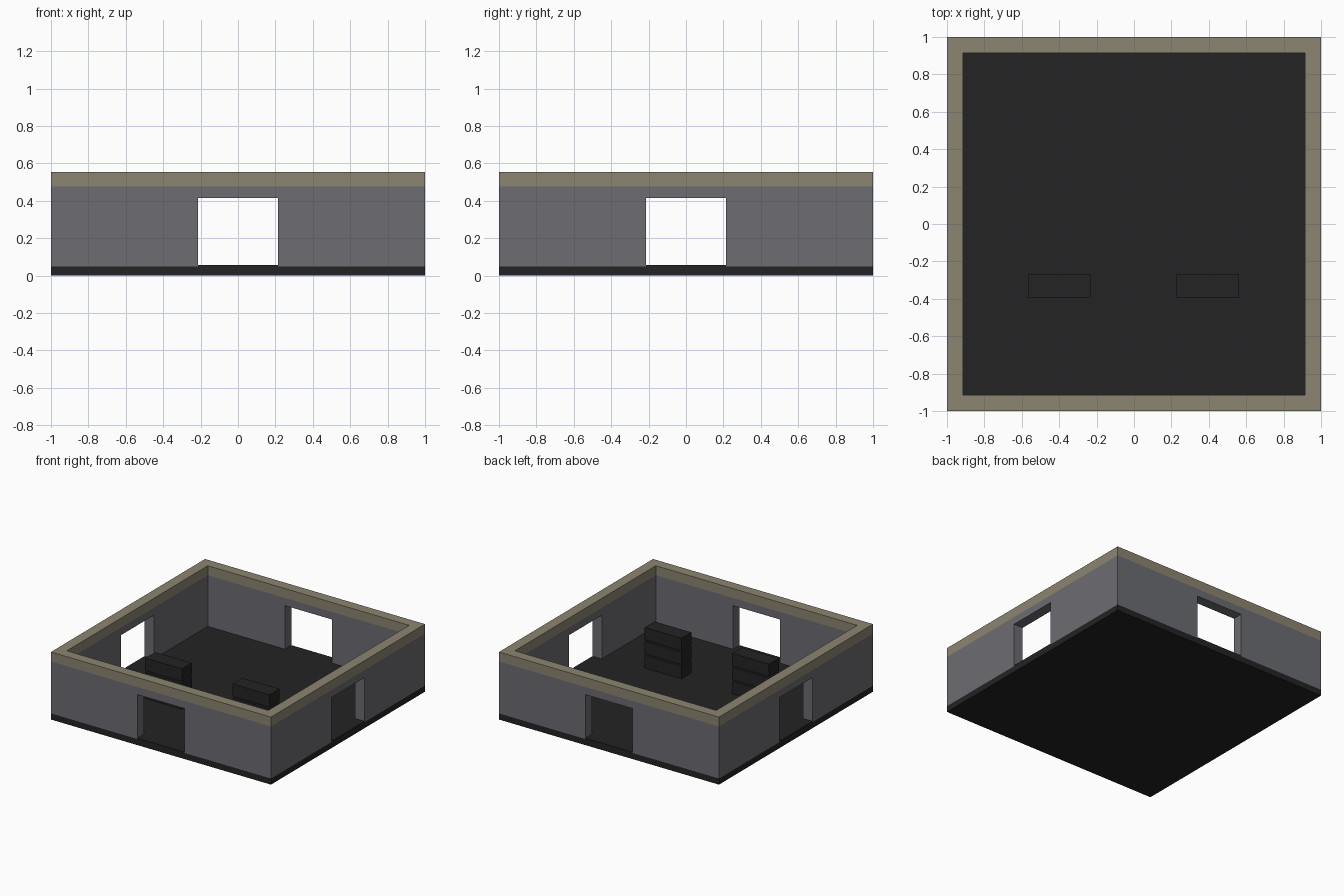
import bpy, bmesh, math
from mathutils import Matrix

if "Cube" in bpy.data.objects:
    bpy.data.objects.remove(bpy.data.objects["Cube"])

HALF, INNER = 1.0, 0.915          # outer and inner wall planes
BASE, FLOOR = 0.05, 0.057         # base slab top, walkable floor top
TRIM, TOP = 0.477, 0.555          # start of the coping, top of the coping
DOOR, LINTEL = 0.215, 0.415       # doorway half width and head height


def material(name, rgb):
    m = bpy.data.materials.new(name)
    m.diffuse_color = (*rgb, 1)
    m.use_nodes = True
    m.node_tree.nodes["Principled BSDF"].inputs["Base Color"].default_value = m.diffuse_color
    return m


black = material("charcoal floor", (0.017, 0.017, 0.017))
grey = material("slate wall", (0.150, 0.151, 0.170))
tan = material("tan coping", (0.265, 0.232, 0.165))


def finish(name, bm, mat):
    bmesh.ops.remove_doubles(bm, verts=bm.verts, dist=1e-5)
    bmesh.ops.recalc_face_normals(bm, faces=bm.faces)
    me = bpy.data.meshes.new(name)
    bm.to_mesh(me)
    bm.free()
    me.materials.append(mat)
    ob = bpy.data.objects.new(name, me)
    bpy.context.collection.objects.link(ob)
    return ob


def box(name, x0, x1, y0, y1, z0, z1, mat):
    bm = bmesh.new()
    size = Matrix.Diagonal((x1 - x0, y1 - y0, z1 - z0, 1))
    mid = Matrix.Translation(((x0 + x1) / 2, (y0 + y1) / 2, (z0 + z1) / 2))
    bmesh.ops.create_cube(bm, size=1, matrix=mid @ size)
    return finish(name, bm, mat)


def ring(name, profile, mat):
    """One elevation (x, z; x = +-1 marks mitred ends), turned onto all four sides."""
    bm = bmesh.new()
    n = len(profile)
    for k in range(4):
        turn = Matrix.Rotation(k * math.pi / 2, 4, 'Z')
        out = [bm.verts.new(turn @ Matrix.Translation((x, -HALF, z)).translation)
               for x, z in profile]
        inn = [bm.verts.new(turn @ Matrix.Translation(
               (max(-INNER, min(INNER, x)), -INNER, z)).translation)
               for x, z in profile]
        bm.faces.new(out)
        bm.faces.new(inn[::-1])
        for i in range(n):
            j = (i + 1) % n
            if abs(profile[i][0]) == HALF and profile[i][0] == profile[j][0]:
                continue                      # mitred joint stays open
            bm.faces.new((out[i], inn[i], inn[j], out[j]))
    return finish(name, bm, mat)


# Base slab, raised inner floor and the four door thresholds
box("base_slab", -HALF, HALF, -HALF, HALF, 0, BASE, black)
box("inner_floor", -INNER, INNER, -INNER, INNER, BASE, FLOOR, black)
for k, side in enumerate(("front", "right", "back", "left")):
    sill = box(side + "_threshold", -DOOR, DOOR, -HALF, -INNER, BASE, FLOOR, black)
    sill.rotation_euler.z = k * math.pi / 2

# Walls with a doorway in each side, and the coping on top
ring("walls", [(-HALF, BASE), (-DOOR, BASE), (-DOOR, LINTEL), (DOOR, LINTEL),
               (DOOR, BASE), (HALF, BASE), (HALF, TRIM), (-HALF, TRIM)], grey)
ring("coping", [(-HALF, TRIM), (HALF, TRIM), (HALF, TOP), (-HALF, TOP)], tan)

# Two stacks of three crates
for side, x in (("left", -0.40), ("right", 0.395)):
    for level in range(3):
        z = FLOOR + level * 0.115
        box(f"{side}_crate_{level + 1}", x - 0.167, x + 0.167, -0.395, -0.267,
            z, z + 0.103, black)
